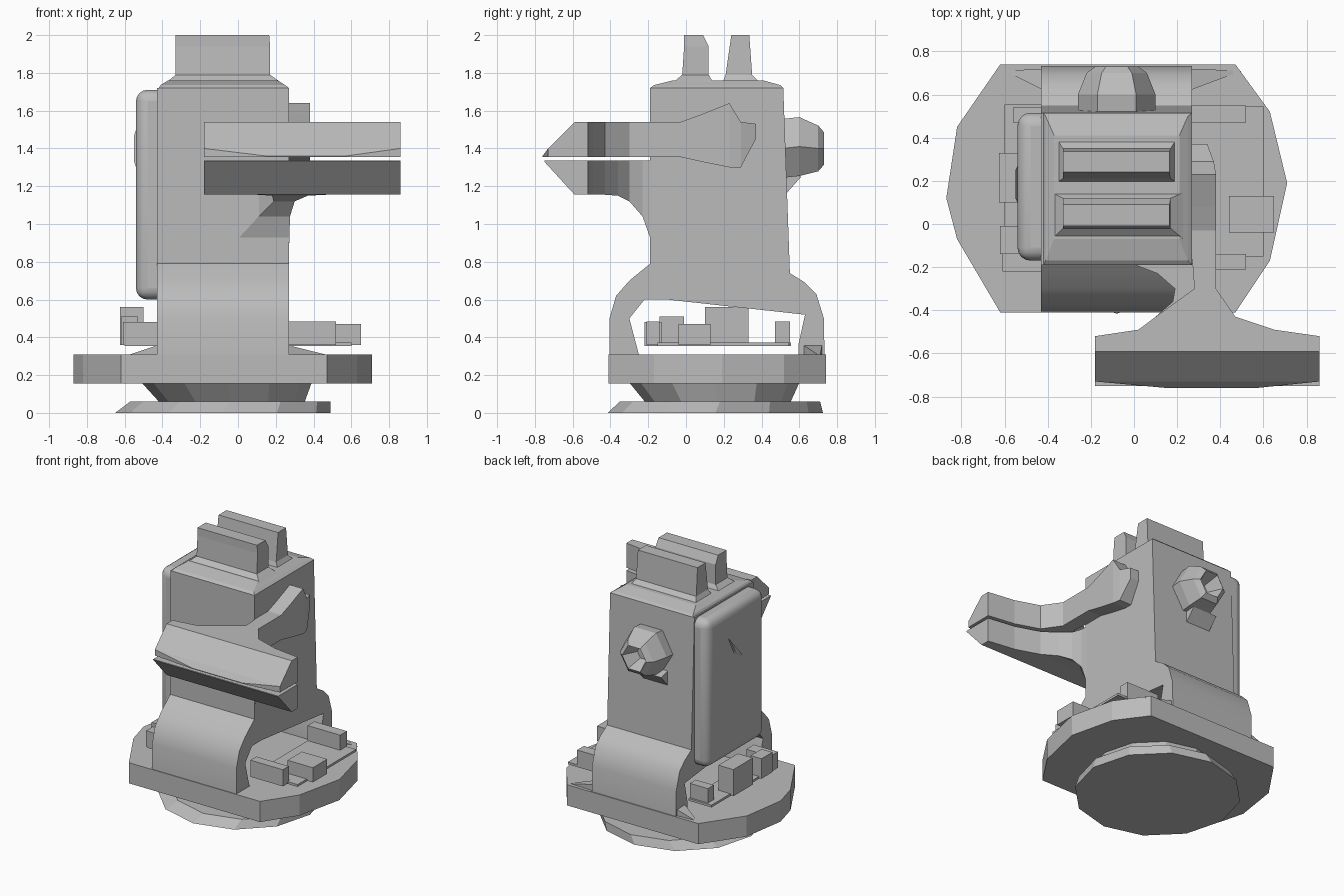
import bpy, bmesh, math

old = bpy.data.objects.get("Cube")
if old:
    bpy.data.objects.remove(old, do_unlink=True)

grey = bpy.data.materials.new("plain grey")
grey.use_nodes = True
GREY = (0.5, 0.5, 0.5, 1)
grey.diffuse_color = GREY
grey.node_tree.nodes["Principled BSDF"].inputs["Base Color"].default_value = GREY


def loft(name, rings, smooth=None, bevel=0, segments=1):
    """Skin a list of equal point rings and cap both ends."""
    bm = bmesh.new()
    loops = [[bm.verts.new(p) for p in ring] for ring in rings]
    n = len(loops[0])
    for a, b in zip(loops, loops[1:]):
        for i in range(n):
            j = (i + 1) % n
            bm.faces.new((a[i], a[j], b[j], b[i]))
    bm.faces.new(loops[0])
    bm.faces.new(loops[-1])
    bmesh.ops.recalc_face_normals(bm, faces=bm.faces)
    mesh = bpy.data.meshes.new(name)
    bm.to_mesh(mesh)
    bm.free()
    mesh.materials.append(grey)
    obj = bpy.data.objects.new(name, mesh)
    bpy.context.collection.objects.link(obj)
    if bevel:
        mod = obj.modifiers.new("rounding", "BEVEL")
        mod.width, mod.segments = bevel, segments
        mod.limit_method, mod.angle_limit = "ANGLE", math.radians(50)
    if smooth:
        bpy.ops.object.select_all(action="DESELECT")
        obj.select_set(True)
        bpy.context.view_layer.objects.active = obj
        bpy.ops.object.shade_smooth_by_angle(angle=math.radians(smooth))
    return obj


def flat_rect(x0, x1, y0, y1, z):
    return [(x0, y0, z), (x1, y0, z), (x1, y1, z), (x0, y1, z)]


def upright_rect(y, x0, x1, z0, z1):
    return [(x0, y, z0), (x1, y, z0), (x1, y, z1), (x0, y, z1)]


def box(name, x0, x1, y0, y1, z0, z1, **kw):
    return loft(name, [flat_rect(x0, x1, y0, y1, z) for z in (z0, z1)], **kw)


def disc(cx, cy, z, r, n=12):
    return [(cx + r * math.cos(math.tau * i / n),
             cy + r * math.sin(math.tau * i / n), z) for i in range(n)]


# Foot and turntable neck
loft("foot", [disc(-.08, .155, 0, .57), disc(-.04, .18, .06, .53)])
loft("neck", [disc(-.03, .17, .05, .38), disc(-.06, .15, .16, .45)])

# Platform
outline = [(-.62, .74), (.47, .74), (.63, .52), (.71, .19), (.63, -.17),
           (.47, -.41), (-.62, -.41), (-.82, -.07), (-.87, .12), (-.82, .45)]
loft("platform", [[(x, y, z) for x, y in outline] for z in (.155, .31)])

# Body: side profile with flared skirt and an arched opening
profile = [(-.405, .2), (-.405, .5), (-.37, .62), (-.3, .7), (-.19, .79),
           (-.19, 1.72), (.515, 1.72), (.55, .74), (.63, .69), (.69, .63),
           (.73, .5), (.735, .2), (.6, .2), (.595, .36), (.63, .52),
           (-.1, .6), (-.22, .6), (-.3, .5), (-.25, .31), (-.25, .2)]
loft("body", [[(x, y, z) for y, z in profile] for x in (-.43, .27)], smooth=32)

# Side panel with rounded rim
box("side_panel", -.54, -.36, -.17, .515, .6, 1.71, bevel=.06, segments=4, smooth=40)
loft("panel_nub", [[(-.54, .1, 1.3), (-.54, .27, 1.5), (-.54, .2, 1.36)],
                   [(-.55, .12, 1.33), (-.55, .25, 1.47), (-.55, .2, 1.38)]])

# Shoulder cap and the two top fins
loft("top_cap", [flat_rect(-.42, .27, -.19, .515, 1.72),
                 flat_rect(-.41, .25, -.17, .5, 1.735),
                 flat_rect(-.37, .21, -.07, .41, 1.76)])
loft("front_fin", [flat_rect(-.39, .24, -.08, .15, 1.74),
                   flat_rect(-.33, .17, -.02, .12, 1.79),
                   flat_rect(-.33, .17, -.01, .12, 1.94),
                   flat_rect(-.33, .165, -.01, .09, 2.0)])
loft("back_fin", [flat_rect(-.36, .2, .19, .4, 1.74),
                  flat_rect(-.33, .17, .21, .35, 1.79),
                  flat_rect(-.33, .165, .24, .335, 2.0)])

# Gripper: upper arm with its jaw and pivot end
upper = [(-.76, .15, .57, 1.355, 1.36), (-.73, -.18, .86, 1.355, 1.4),
         (-.59, -.18, .86, 1.355, 1.54), (-.52, -.18, .86, 1.355, 1.54),
         (-.49, .02, .65, 1.355, 1.54), (-.43, .1, .47, 1.355, 1.54),
         (-.3, .28, .38, 1.355, 1.54), (-.03, .26, .38, 1.355, 1.54),
         (.08, .26, .38, 1.33, 1.58), (.23, .26, .38, 1.3, 1.64),
         (.29, .26, .37, 1.3, 1.54), (.37, .26, .34, 1.45, 1.53)]
loft("upper_gripper", [upright_rect(*r) for r in upper])

# Gripper: lower arm with its jaw, blending into the body
lower = [(-.75, -.18, .86, 1.33, 1.335), (-.59, -.18, .86, 1.155, 1.335),
         (-.52, -.18, .86, 1.155, 1.335), (-.49, .02, .65, 1.155, 1.335),
         (-.43, .1, .47, 1.155, 1.335), (-.36, .18, .37, 1.15, 1.335),
         (-.3, .19, .3, 1.12, 1.335), (-.23, .11, .275, 1.04, 1.335),
         (-.18, -.02, .272, .9, 1.335)]
loft("lower_gripper", [upright_rect(*r) for r in lower])

# Rear knob with a hollow centre
knob = [(.51, .18, 1.4), (.6, .18, 1.41), (.7, .14, 1.4), (.73, .1, 1.4), (.62, .05, 1.4)]
loft("rear_knob", [[(x - .08, y, z + cz) for x, z, _ in disc(0, 0, 0, r, 6)]
                   for y, r, cz in knob])
loft("knob_bracket", [[(x, .53, 1.16), (x, .61, 1.25), (x, .53, 1.27)]
                      for x in (-.22, -.02)])

# Floating equipment trays and boxes on both sides
box("left_tray", .25, .6, -.15, .545, .355, .372)
box("right_tray", -.6, -.41, -.22, .555, .355, .372)
boxes = {
    "left_box_middle": (.44, .65, -.04, .13, .36, .47),
    "left_box_back": (.25, .52, .47, .55, .36, .485),
    "left_box_front": (.25, .52, -.21, -.14, .36, .485),
    "right_box_front": (-.62, -.53, -.14, -.01, .36, .51),
    "right_box_corner": (-.61, -.41, -.22, -.13, .36, .48),
    "right_box_middle": (-.625, -.5, .1, .33, .36, .56),
    "right_box_back": (-.56, -.41, .47, .54, .36, .48),
}
for name, size in boxes.items():
    box(name, *size)

# Small triangular gussets beside the rear skirt
for side, x, tip in (("left", .26, .5), ("right", -.42, -.6)):
    loft(side + "_gusset", [[(x, .62, z), (tip, .71, .3), (x, .72, z)]
                            for z in (.3, .36)])
